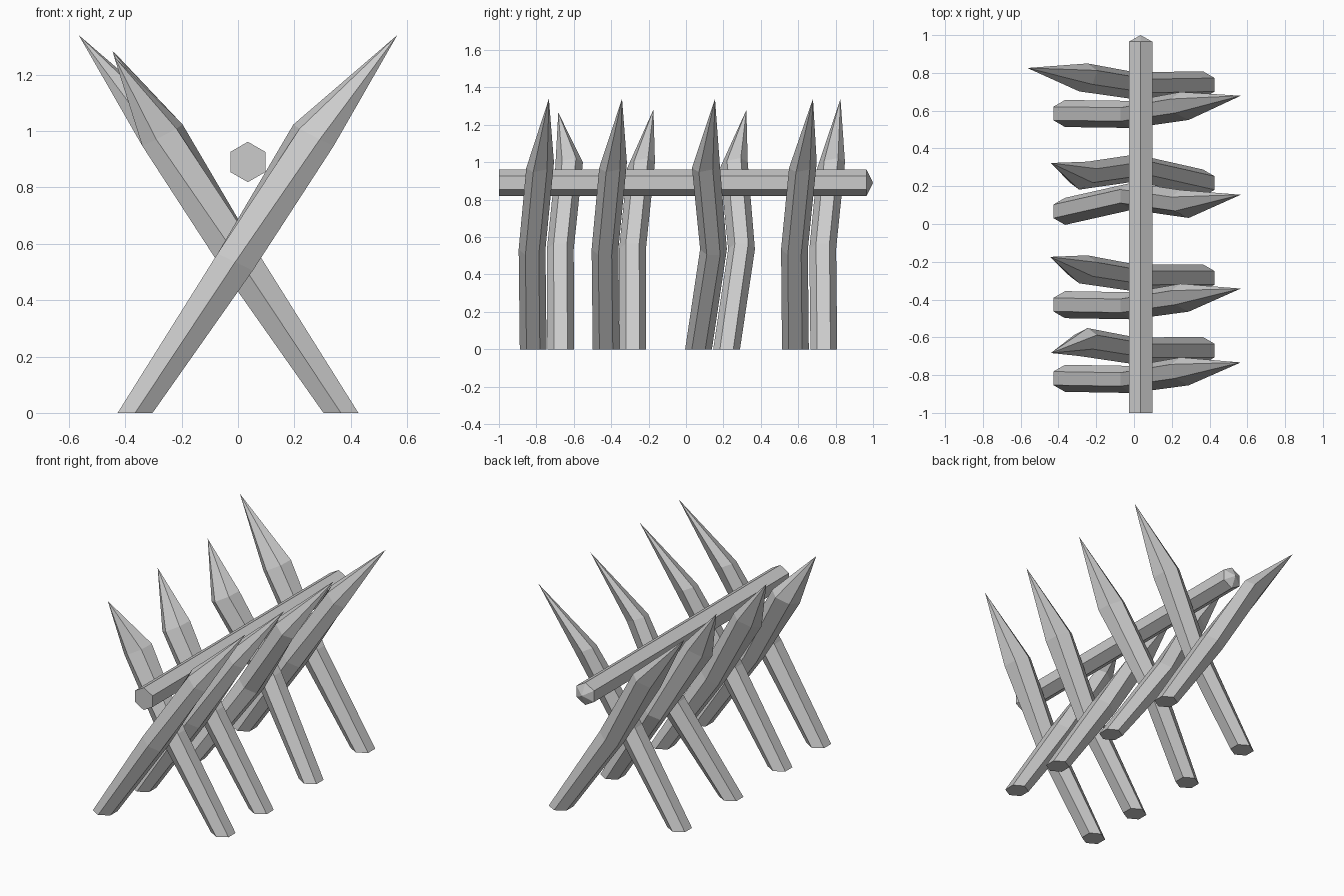
import bpy, bmesh, math
from mathutils import Vector

if "Cube" in bpy.data.objects:
    bpy.data.objects.remove(bpy.data.objects["Cube"])


def hex_ring(center, u, v):
    """Six points around a centre: corners along +-v, flats along +-u."""
    c, u, v = Vector(center), Vector(u), Vector(v)
    return [c + u * math.cos(math.radians(30 + 60 * i)) + v * math.sin(math.radians(30 + 60 * i))
            for i in range(6)]


def pointed_pole(name, rings, tip):
    """Loft hexagonal rings, cap the first and close the last to a point."""
    bm = bmesh.new()
    loops = [[bm.verts.new(p) for p in ring] for ring in rings]
    bm.faces.new(loops[0])
    for a, b in zip(loops, loops[1:]):
        for i in range(6):
            j = (i + 1) % 6
            bm.faces.new((a[i], a[j], b[j], b[i]))
    t = bm.verts.new(tip)
    for i in range(6):
        bm.faces.new((loops[-1][i], loops[-1][(i + 1) % 6], t))
    bmesh.ops.recalc_face_normals(bm, faces=bm.faces)
    mesh = bpy.data.meshes.new(name)
    bm.to_mesh(mesh)
    bm.free()
    obj = bpy.data.objects.new(name, mesh)
    bpy.context.collection.objects.link(obj)


def stake(name, side, ys, tip_x, tip_z):
    """Slanted stake: side=1 leans to +x, side=-1 to -x. ys = base, bend, shoulder, tip."""
    s = side
    rings = [
        hex_ring((-0.365 * s, ys[0], 0), (0.0716 * s, 0, 0), (0, 0.0716, 0)),
        hex_ring((-0.01 * s, ys[1], 0.535), (0.072 * s, 0, -0.035), (0, 0.0716, 0)),
        hex_ring((0.268 * s, ys[2], 0.985), (0.07 * s, 0, -0.035), (-0.022 * s, 0.074, 0.015)),
    ]
    pointed_pole(name, rings, (tip_x * s, ys[3], tip_z))


# Stakes leaning right
right_stakes = [
    (-0.817, -0.823, -0.780, -0.733),
    (-0.427, -0.433, -0.390, -0.342),
    (0.067, 0.147, 0.106, 0.155),
    (0.585, 0.580, 0.625, 0.679),
]
for n, ys in enumerate(right_stakes, 1):
    stake(f"right_leaning_stake_{n}", 1, ys, 0.565, 1.34)

# Stakes leaning left, three of them with shorter points
left_stakes = [
    ((-0.670, -0.672, -0.625, -0.683), 0.44, 1.265),
    ((-0.285, -0.286, -0.240, -0.174), 0.445, 1.282),
    ((0.217, 0.297, 0.256, 0.323), 0.44, 1.28),
    ((0.737, 0.731, 0.776, 0.826), 0.565, 1.34),
]
for n, (ys, tx, tz) in enumerate(left_stakes, 1):
    stake(f"left_leaning_stake_{n}", -1, ys, tx, tz)

# Horizontal rail with a blunt point at the back
rail_rings = [hex_ring((0.035, y, 0.89), (0.0716, 0, 0), (0, 0, 0.0716)) for y in (-1, 0.965)]
pointed_pole("cross_rail", rail_rings, (0.035, 1.0, 0.89))
